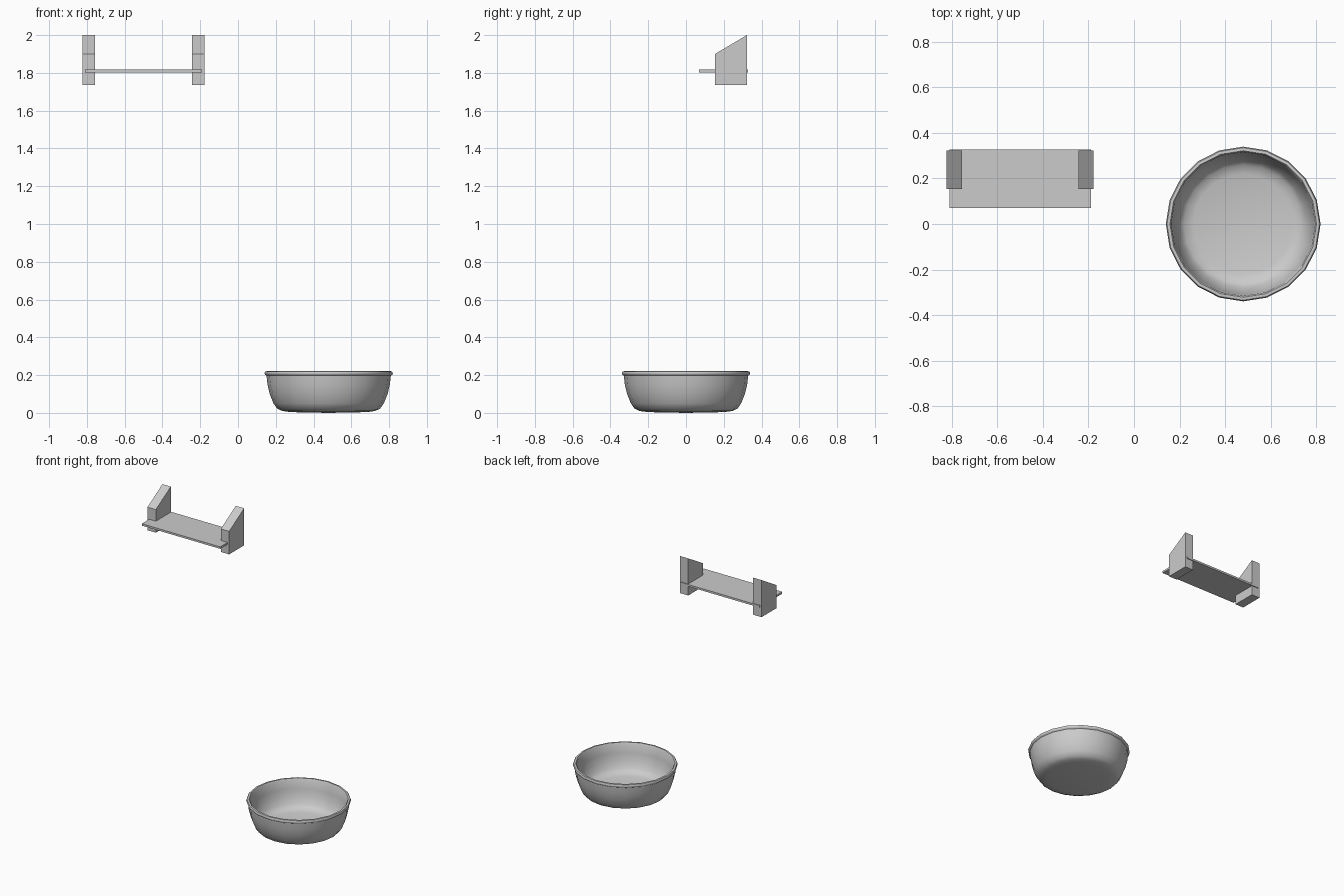
import bpy, bmesh, math

if "Cube" in bpy.data.objects:
    bpy.data.objects.remove(bpy.data.objects["Cube"])


def make_object(name, bm):
    bmesh.ops.recalc_face_normals(bm, faces=bm.faces)
    mesh = bpy.data.meshes.new(name)
    bm.to_mesh(mesh)
    bm.free()
    obj = bpy.data.objects.new(name, mesh)
    bpy.context.collection.objects.link(obj)
    return obj


def extrude_side_profile(name, profile, x0, x1):
    """Prism from a (y, z) outline, running from x0 to x1."""
    bm = bmesh.new()
    a = [bm.verts.new((x0, y, z)) for y, z in profile]
    b = [bm.verts.new((x1, y, z)) for y, z in profile]
    bm.faces.new(a)
    bm.faces.new(b)
    for i in range(len(a)):
        j = (i + 1) % len(a)
        bm.faces.new((a[i], a[j], b[j], b[i]))
    return make_object(name, bm)


def lathe(name, profile, center_x, sides):
    """Revolve an (r, z) profile whose two ends lie on the axis."""
    bm = bmesh.new()
    verts = [bm.verts.new((r, 0, z)) for r, z in profile]
    edges = [bm.edges.new(p) for p in zip(verts, verts[1:])]
    bmesh.ops.spin(bm, geom=verts + edges, cent=(0, 0, 0), axis=(0, 0, 1),
                   angle=math.tau, steps=sides, use_merge=True)
    bmesh.ops.remove_doubles(bm, verts=bm.verts, dist=0.0005)
    obj = make_object(name, bm)
    obj.location.x = center_x
    return obj


# Wall shelf board
extrude_side_profile("shelf_board",
                     [(0.07, 1.803), (0.328, 1.803), (0.328, 1.817), (0.07, 1.817)],
                     -0.81, -0.19)

# Pair of slanted brackets, either side of the board's centre
bracket = [(0.153, 1.735), (0.322, 1.735), (0.322, 2.0), (0.153, 1.9)]
for side, label in ((-1, "left"), (1, "right")):
    extrude_side_profile(label + "_bracket", bracket,
                         -0.5 + side * 0.257, -0.5 + side * 0.323)

# Round basin with a rolled rim: outside, lip, then inside
basin_profile = [
    (0, 0.0), (0.20, 0.004), (0.245, 0.010), (0.272, 0.022), (0.292, 0.05),
    (0.312, 0.10), (0.324, 0.15), (0.329, 0.197),
    (0.337, 0.202), (0.340, 0.211), (0.335, 0.220), (0.322, 0.221), (0.316, 0.212),
    (0.311, 0.15), (0.298, 0.10), (0.279, 0.055), (0.260, 0.035),
    (0.22, 0.024), (0, 0.018)]
basin = lathe("basin", basin_profile, 0.48, 20)
bpy.context.view_layer.objects.active = basin
basin.select_set(True)
bpy.ops.object.shade_smooth_by_angle(angle=math.radians(50))
